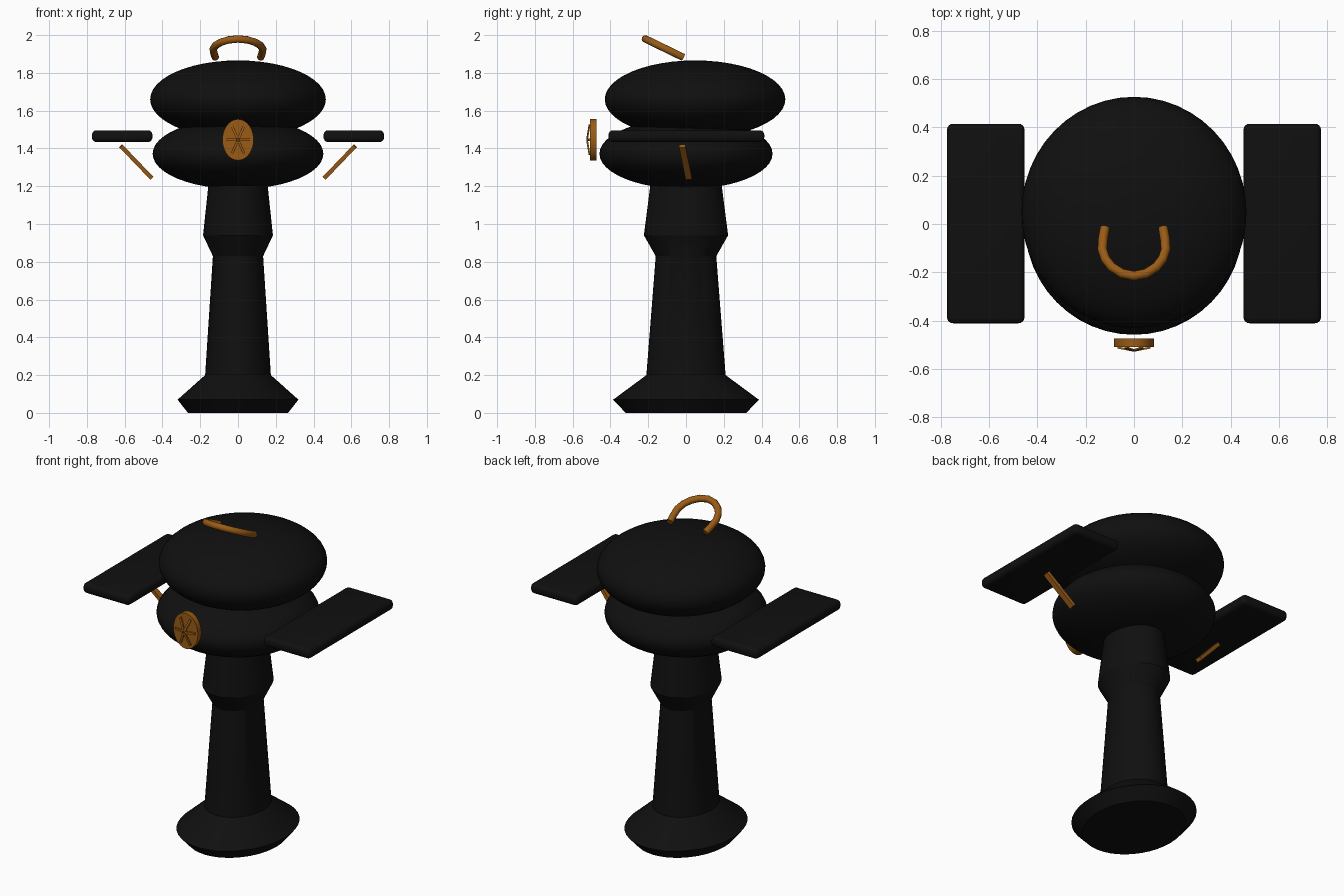
import bpy, bmesh
from math import sin, cos, pi, radians
from mathutils import Vector, Matrix

cube = bpy.data.objects.get("Cube")
if cube:
    bpy.data.objects.remove(cube, do_unlink=True)


def material(name, rgb):
    m = bpy.data.materials.new(name)
    m.use_nodes = True
    m.diffuse_color = (*rgb, 1)
    bsdf = next(n for n in m.node_tree.nodes if n.type == 'BSDF_PRINCIPLED')
    bsdf.inputs["Base Color"].default_value = (*rgb, 1)
    return m


BLACK = material("black", (0.005, 0.005, 0.005))
BRONZE = material("bronze", (0.32, 0.105, 0.008))


def finish(name, bm, mat, smooth=True):
    bmesh.ops.recalc_face_normals(bm, faces=bm.faces)
    mesh = bpy.data.meshes.new(name)
    bm.to_mesh(mesh)
    bm.free()
    mesh.materials.append(mat)
    ob = bpy.data.objects.new(name, mesh)
    bpy.context.collection.objects.link(ob)
    if smooth:
        bpy.ops.object.select_all(action='DESELECT')
        ob.select_set(True)
        bpy.context.view_layer.objects.active = ob
        bpy.ops.object.shade_smooth_by_angle(angle=radians(30))
    return ob


def ellipsoid(name, centre, radii):
    bm = bmesh.new()
    bmesh.ops.create_uvsphere(bm, u_segments=48, v_segments=24, radius=1)
    bmesh.ops.transform(bm, matrix=Matrix.LocRotScale(Vector(centre), None, Vector(radii)), verts=bm.verts)
    return finish(name, bm, BLACK)


def box(bm, matrix):
    bmesh.ops.create_cube(bm, size=1, matrix=matrix)


def bar_matrix(a, b, width, thick, side):
    """Frame for a unit cube stretched from a to b, its width lying along side."""
    a, b = Vector(a), Vector(b)
    along = b - a
    z = along.normalized()
    x = (Vector(side) - z * z.dot(Vector(side))).normalized()
    y = z.cross(x)
    m = Matrix((x * width, y * thick, along)).transposed().to_4x4()
    m.translation = (a + b) / 2
    return m


# Oval column with flared foot and collar
profile = [(0.265, 0), (0.32, 0.07), (0.174, 0.2), (0.133, 0.83), (0.185, 0.94), (0.152, 1.25)]
bm = bmesh.new()
N = 40
rings = [[bm.verts.new((r * cos(2 * pi * i / N), 1.205 * r * sin(2 * pi * i / N), z))
          for i in range(N)] for r, z in profile]
for lo, hi in zip(rings, rings[1:]):
    for i in range(N):
        j = (i + 1) % N
        bm.faces.new((lo[i], lo[j], hi[j], hi[i]))
bm.faces.new(rings[0])
bm.faces.new(rings[-1])
finish("column", bm, BLACK)

# Two stacked cushions
ellipsoid("lower_body", (0, 0, 1.372), (0.452, 0.458, 0.187))
ellipsoid("upper_body", (0, 0.048, 1.66), (0.465, 0.478, 0.206))

for side, label in ((1, "left"), (-1, "right")):
    # Flat side panel with rounded edges
    bm = bmesh.new()
    box(bm, Matrix.LocRotScale(Vector((side * 0.613, 0.002, 1.465)), None, Vector((0.32, 0.825, 0.062))))
    bmesh.ops.bevel(bm, geom=bm.edges[:], offset=0.024, segments=4, profile=0.5, affect='EDGES')
    finish(label + "_panel", bm, BLACK)

    # Slanted strut below the panel
    bm = bmesh.new()
    box(bm, bar_matrix((side * 0.62, -0.019, 1.413), (side * 0.457, 0.015, 1.243),
                       0.034, 0.022, (0, 1, 0)))
    finish(label + "_strut", bm, BRONZE, smooth=False)

# Oval medallion on the front
bm = bmesh.new()
bmesh.ops.create_cone(bm, cap_ends=True, segments=40, radius1=1, radius2=1, depth=1)
bmesh.ops.transform(bm, verts=bm.verts,
                    matrix=Matrix.Translation((0, -0.491, 1.446))
                    @ Matrix.Diagonal((0.083, 0.034, 0.109, 1)) @ Matrix.Rotation(pi / 2, 4, 'X'))
finish("medallion", bm, BRONZE)

# Six raised spokes sloping from the hub
bm = bmesh.new()
for k in range(6):
    a = k * pi / 3
    c, s = cos(a), sin(a)
    box(bm, bar_matrix((0.006 * c, -0.523, 1.446 + 0.008 * s),
                       (0.068 * c, -0.511, 1.446 + 0.09 * s),
                       0.013, 0.008, (-s, 0, c)))
finish("medallion_spokes", bm, BRONZE, smooth=False)

# Arched handle, a bent tube leaning forward
half = [(0.12, -0.015), (0.128, -0.06), (0.131, -0.105), (0.118, -0.145),
        (0.092, -0.178), (0.05, -0.205)]
path = half + [(0, -0.215)] + [(-x, y) for x, y in reversed(half)]
curve = bpy.data.curves.new("handle_path", 'CURVE')
curve.dimensions = '3D'
curve.bevel_depth = 0.02
curve.bevel_resolution = 3
curve.use_fill_caps = True
spline = curve.splines.new('POLY')
spline.points.add(len(path) - 1)
for p, (x, y) in zip(spline.points, path):
    p.co = (x, y, 1.885 - (y + 0.02) * 0.485, 1)
curve.materials.append(BRONZE)
handle = bpy.data.objects.new("handle", curve)
bpy.context.collection.objects.link(handle)
